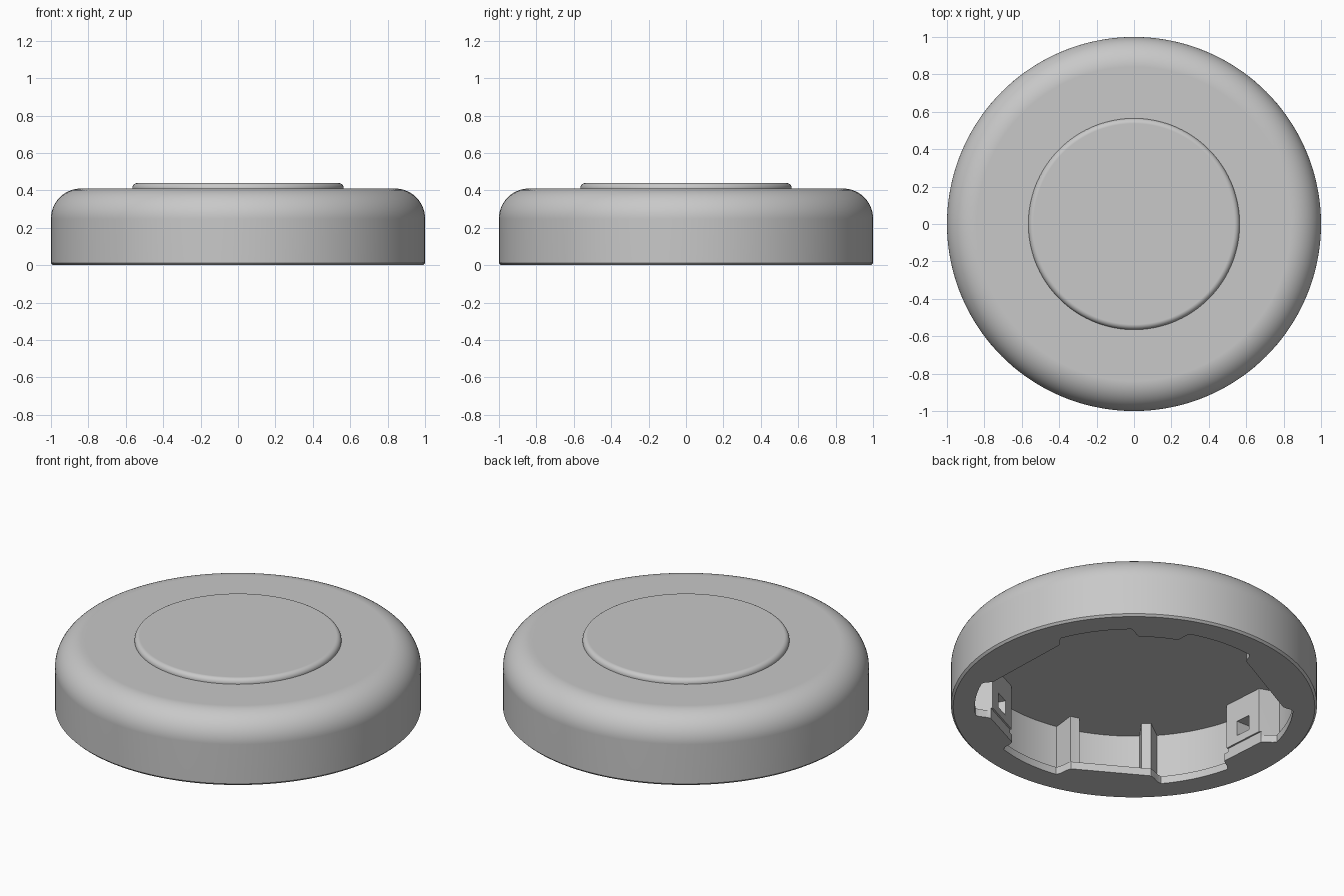
import bpy, bmesh
from math import radians, cos, sin, pi

cube = bpy.data.objects.get("Cube")
if cube:
    bpy.data.objects.remove(cube, do_unlink=True)

AXIS = radians(-120)      # direction of the clip layout's mirror axis
CEILING = 0.335           # depth of the cavity
WALL = 0.9                # cavity radius
LIP = 0.045               # thickness of the lip around the mouth

grey = bpy.data.materials.new("light grey")
grey.use_nodes = True
colour = (0.58, 0.58, 0.58, 1)
grey.diffuse_color = colour
grey.node_tree.nodes["Principled BSDF"].inputs["Base Color"].default_value = colour


def make_object(name, bm):
    bmesh.ops.recalc_face_normals(bm, faces=bm.faces)
    mesh = bpy.data.meshes.new(name)
    bm.to_mesh(mesh)
    bm.free()
    mesh.materials.append(grey)
    obj = bpy.data.objects.new(name, mesh)
    bpy.context.collection.objects.link(obj)
    return obj


def arc(r, z, radius, steps):
    """Quarter round from vertical side to flat top."""
    return [(r + radius * cos(pi / 2 * i / steps), z + radius * sin(pi / 2 * i / steps))
            for i in range(steps + 1)]


def lathe(name, profile, segments=144):
    """Closed solid of revolution from (radius, height) points, bottom to top."""
    bm = bmesh.new()
    rings = [[bm.verts.new((r * cos(2 * pi * i / segments), r * sin(2 * pi * i / segments), z))
              for i in range(segments)] for r, z in profile]
    for low, high in zip(rings, rings[1:]):
        for i in range(segments):
            j = (i + 1) % segments
            bm.faces.new((low[i], low[j], high[j], high[i]))
    bm.faces.new(rings[0])
    bm.faces.new(rings[-1])
    return make_object(name, bm)


def prism(name, points, z0, z1):
    bm = bmesh.new()
    face = bm.faces.new([bm.verts.new((x, y, z0)) for x, y in points])
    top = bmesh.ops.extrude_face_region(bm, geom=[face])["geom"]
    bmesh.ops.translate(bm, vec=(0, 0, z1 - z0),
                        verts=[v for v in top if isinstance(v, bmesh.types.BMVert)])
    return make_object(name, bm)


def polar(r, degrees):
    a = AXIS + radians(degrees)
    return r * cos(a), r * sin(a)


def cut(target, cutter):
    mod = target.modifiers.new("cut", "BOOLEAN")
    mod.operation = "DIFFERENCE"
    mod.solver = "EXACT"
    mod.object = cutter
    bpy.context.view_layer.objects.active = target
    bpy.ops.object.modifier_apply(modifier=mod.name)
    bpy.data.objects.remove(cutter, do_unlink=True)


def flat(distance, offset):
    """Radius of a straight wall, offset degrees from its middle."""
    return distance / cos(radians(offset))


def mouth_radius(a):
    """Edge of the lip: round openings alternating with straight tabs."""
    if a < 18.5:
        return flat(0.725, a)
    if a < 48.5:
        return 0.85
    if a < 72.5:
        return flat(0.765, a - 56)
    if a < 99:
        return 0.87
    if a < 140.5:
        return flat(0.755, a - 122)
    if a < 170.5:
        return 0.85
    return 0.77


def cavity_radius(a):
    """Wall of the hollow above the lip, with two ribs and two latch blocks."""
    if 12.5 < a < 17.5:
        return 0.765
    if 51.5 < a < 71.5:
        return flat(0.755, a - 56)
    return WALL


def outline(radius_at):
    return [polar(radius_at(abs(d)), d) for d in range(-180, 180)]


def soft_mouth(a):
    """Mouth edge with slightly rounded corners."""
    return (mouth_radius(abs(a - 1)) + 2 * mouth_radius(a) + mouth_radius(min(a + 1, 180))) / 4


# Shell with rounded shoulder and chamfered foot
body = lathe("cover_body", [(0.988, 0), (1, 0.012)] + arc(0.84, 0.25, 0.16, 14))

# Mouth through the lip, then the wider hollow above it
cut(body, prism("mouth_cutter", outline(soft_mouth), -0.05, LIP + 0.02))
cut(body, prism("cavity_cutter", outline(cavity_radius), LIP, CEILING))

# Square holes in the latch blocks
for side in (-1, 1):
    corners = [polar(r, side * d) for r, d in ((0.69, 58), (0.84, 58.5), (0.84, 65), (0.69, 65.5))]
    cut(body, prism("latch_cutter", corners, 0.11, 0.2))

# Raised disc on top
disc = lathe("top_disc", [(0.565, 0.4)] + arc(0.537, 0.412, 0.028, 8))

# Smooth shading that keeps the flat faces flat
for obj in (body, disc):
    bpy.ops.object.select_all(action="DESELECT")
    obj.select_set(True)
    bpy.context.view_layer.objects.active = obj
    bpy.ops.object.shade_smooth_by_angle(angle=radians(30))
    weighted = obj.modifiers.new("weighted_normals", "WEIGHTED_NORMAL")
    weighted.keep_sharp = True
